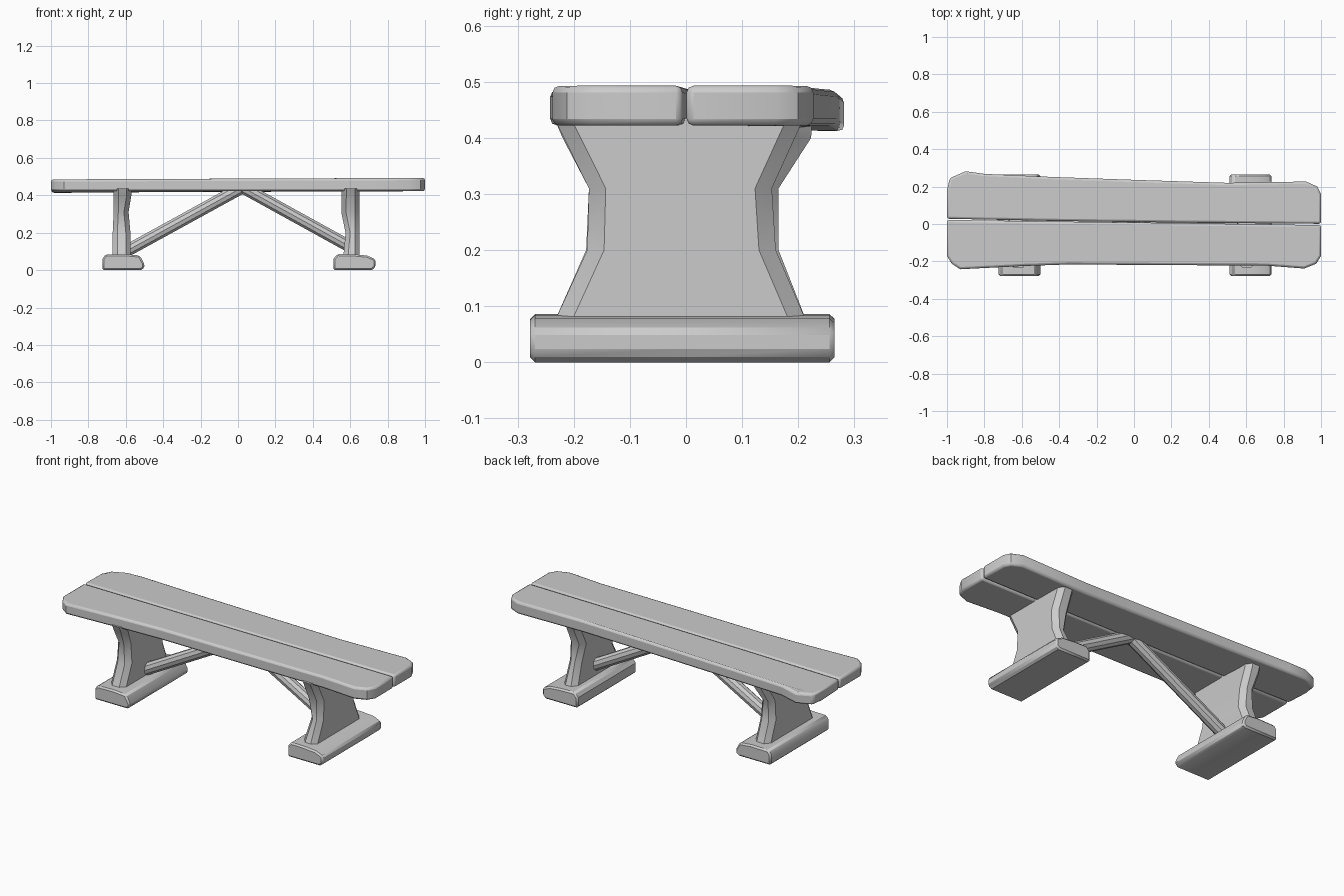
import bpy, bmesh, math
from mathutils import Vector

if "Cube" in bpy.data.objects:
    bpy.data.objects.remove(bpy.data.objects["Cube"])


def finish(name, bm, bevel=0.0, segments=2):
    bmesh.ops.recalc_face_normals(bm, faces=bm.faces)
    me = bpy.data.meshes.new(name)
    bm.to_mesh(me)
    bm.free()
    ob = bpy.data.objects.new(name, me)
    bpy.context.collection.objects.link(ob)
    if bevel:
        m = ob.modifiers.new("worn_edges", 'BEVEL')
        m.width, m.segments = bevel, segments
        m.limit_method, m.angle_limit = 'ANGLE', math.radians(40)
    bpy.ops.object.select_all(action='DESELECT')
    ob.select_set(True)
    bpy.context.view_layer.objects.active = ob
    bpy.ops.object.shade_smooth_by_angle(angle=math.radians(35))
    return ob


def loft(name, rings, bevel=0.0, segments=2):
    """Skin a list of equal-length point rings and cap both ends."""
    bm = bmesh.new()
    rows = [[bm.verts.new(p) for p in r] for r in rings]
    n = len(rows[0])
    for a, b in zip(rows, rows[1:]):
        for i in range(n):
            bm.faces.new((a[i], a[(i + 1) % n], b[(i + 1) % n], b[i]))
    bm.faces.new(rows[0])
    bm.faces.new(rows[-1])
    return finish(name, bm, bevel, segments)


# Seat planks: worn outlines seen from above
def plank(name, outline):
    def drop(x, y):
        return 0.012 if x < -0.8 and y > 0.2 else 0.0
    rings = [[(x, y, z + 0.004 * x * (z > 0.45) - drop(x, y)) for x, y in outline]
             for z in (0.422, 0.489)]
    loft(name, rings, 0.012)


plank("back_seat_plank", [
    (-1, 0.028), (-1, 0.18), (-0.985, 0.245), (-0.9, 0.282), (-0.8, 0.268),
    (-0.45, 0.252), (0, 0.236), (0.5, 0.22), (0.92, 0.227), (0.98, 0.2),
    (1, 0.16), (1, 0.001), (0.3, 0.007), (-0.4, 0.016)])
plank("front_seat_plank", [
    (-1, 0.022), (-1, -0.17), (-0.975, -0.212), (-0.93, -0.242), (-0.6, -0.225),
    (-0.35, -0.216), (0.2, -0.22), (0.7, -0.222), (0.91, -0.238), (0.975, -0.212),
    (1, -0.17), (1, -0.006), (0.3, 0.004), (-0.4, 0.013)])


# Waisted plate legs: sections (z, x0, x1, y0, y1) with chamfered corners
def leg(name, sections):
    c, d = 0.025, 0.03
    rings = []
    for z, x0, x1, y0, y1 in sections:
        rings.append([(x0 + c, y0, z), (x1 - c, y0, z), (x1, y0 + d, z), (x1, y1 - d, z),
                      (x1 - c, y1, z), (x0 + c, y1, z), (x0, y1 - d, z), (x0, y0 + d, z)])
    loft(name, rings)


leg("left_leg", [
    (0.06, -0.67, -0.575, -0.24, 0.22), (0.2, -0.67, -0.575, -0.178, 0.165),
    (0.31, -0.665, -0.585, -0.173, 0.165), (0.4, -0.665, -0.57, -0.22, 0.223),
    (0.435, -0.665, -0.57, -0.235, 0.225)])
leg("right_leg", [
    (0.06, 0.562, 0.65, -0.24, 0.22), (0.2, 0.575, 0.65, -0.176, 0.16),
    (0.31, 0.552, 0.65, -0.173, 0.153), (0.435, 0.555, 0.65, -0.235, 0.21)])


# Foot blocks: side profiles in x-z run along y
def foot(name, profile):
    rings = [[(x, y, z) for x, z in profile] for y in (-0.278, 0.0, 0.265)]
    loft(name, rings, 0.009, 1)


foot("left_foot", [(-0.725, 0), (-0.52, 0), (-0.5, 0.012), (-0.502, 0.035),
                   (-0.525, 0.078), (-0.6, 0.085), (-0.71, 0.083), (-0.725, 0.06)])
foot("right_foot", [(0.51, 0), (0.715, 0), (0.735, 0.015), (0.735, 0.058),
                    (0.69, 0.078), (0.62, 0.084), (0.53, 0.086), (0.51, 0.06)])


# Diagonal braces meeting under the middle of the seat
def brace(name, start, end, radius):
    a, b = Vector(start), Vector(end)
    side = Vector((0, 1, 0))
    up = (b - a).normalized().cross(side)
    ring = [side * math.cos(t) * radius + up * math.sin(t) * radius
            for t in (i * math.tau / 10 for i in range(10))]
    loft(name, [[p + o for o in ring] for p in (a, b)])


brace("left_brace", (-0.6, 0, 0.10), (0.01, 0, 0.435), 0.034)
brace("right_brace", (0.6, 0, 0.125), (0.02, 0, 0.445), 0.034)
